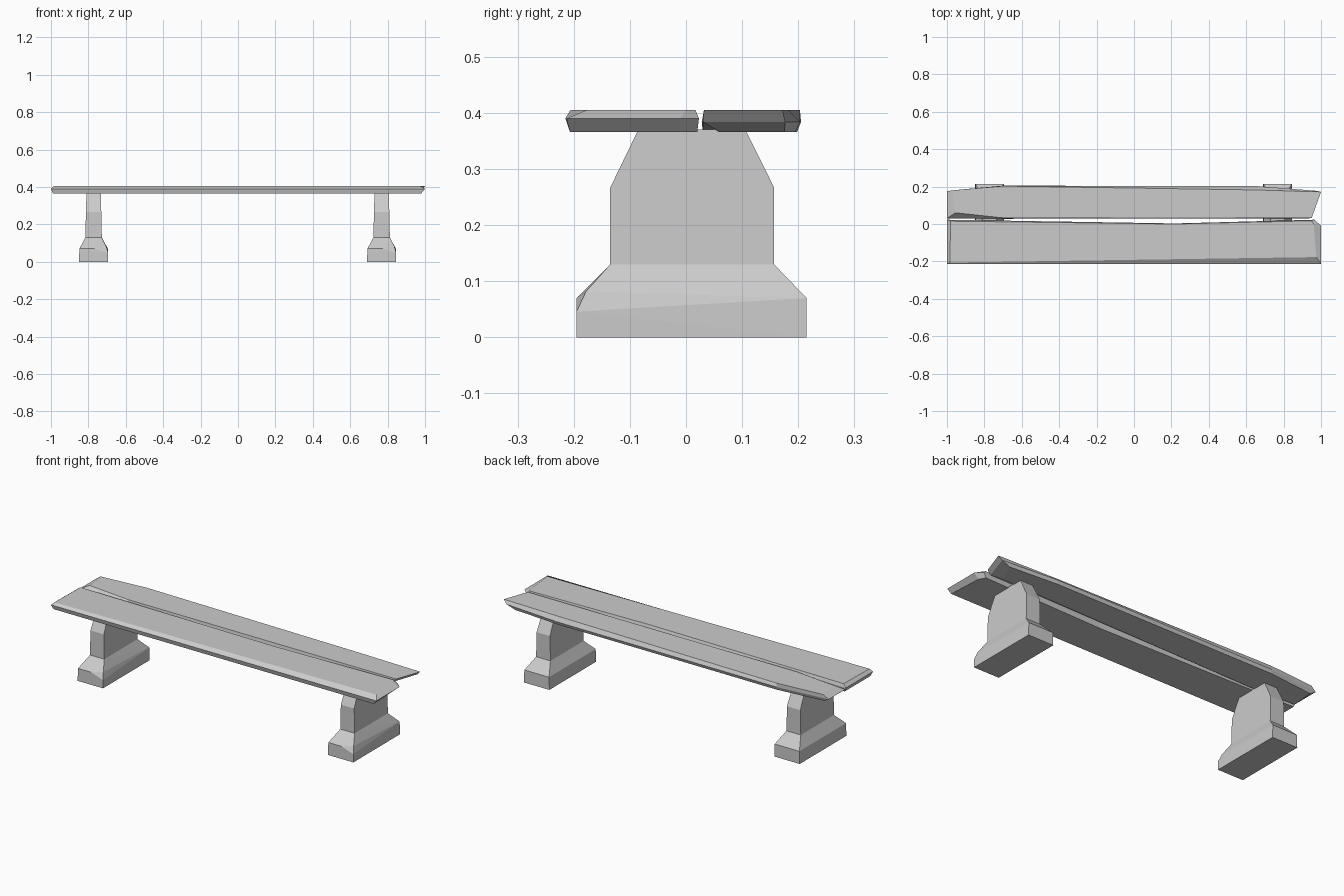
import bpy, bmesh, math

if "Cube" in bpy.data.objects:
    bpy.data.objects.remove(bpy.data.objects["Cube"])


def finish(bm, name):
    bmesh.ops.recalc_face_normals(bm, faces=bm.faces[:])
    mesh = bpy.data.meshes.new(name)
    bm.to_mesh(mesh)
    bm.free()
    obj = bpy.data.objects.new(name, mesh)
    bpy.context.collection.objects.link(obj)
    return obj


def plank(name, layers):
    """Solid from stacked outlines: (z, [(x, y), ...]) with equal counts."""
    bm = bmesh.new()
    rings = [[bm.verts.new((x, y, z)) for x, y in pts] for z, pts in layers]
    for low, high in zip(rings, rings[1:]):
        for i in range(len(low)):
            j = (i + 1) % len(low)
            bm.faces.new((low[i], low[j], high[j], high[i]))
    bm.faces.new(rings[0][::-1])
    bm.faces.new(rings[-1])
    return finish(bm, name)


def rect(hx, y0, y1, z):
    return [(x, y, z) for x in (-hx, hx) for y in (y0, y1)]


def add_hull(bm, points):
    verts = [bm.verts.new(p) for p in points]
    bmesh.ops.convex_hull(bm, input=verts)


def leg(name, cx):
    bm = bmesh.new()
    waist = rect(0.044, -0.135, 0.157, 0.13)
    # Wide foot, with its front inner corner chipped
    shoulder = [(-0.076, -0.195, 0.07), (-0.076, 0.215, 0.07), (0.076, 0.215, 0.07),
                (0.005, -0.195, 0.07), (0.078, -0.195, 0.046), (0.068, -0.178, 0.082)]
    add_hull(bm, rect(0.078, -0.195, 0.215, 0) + shoulder + waist)
    # Upright that tapers under the seat
    add_hull(bm, waist + rect(0.041, -0.135, 0.157, 0.267)
             + rect(0.038, -0.085, 0.106, 0.37))
    # Open the inner joint and weld both blocks together
    inner = [f for f in bm.faces if all(abs(v.co.z - 0.13) < 1e-4 for v in f.verts)]
    bmesh.ops.delete(bm, geom=inner, context='FACES')
    bmesh.ops.remove_doubles(bm, verts=bm.verts[:], dist=1e-4)
    bmesh.ops.dissolve_limit(bm, angle_limit=math.radians(1),
                             verts=bm.verts[:], edges=bm.edges[:])
    obj = finish(bm, name)
    obj.location.x = cx
    return obj


# Stone legs
leg("left_leg", -0.772)
leg("right_leg", 0.768)

# Front seat plank, with a shallow split along its back edge
plank("front_seat_plank", [
    (0.366, [(-0.99, -0.207), (0.98, -0.207), (0.97, -0.015), (0.95, 0.02),
             (0.22, 0.0), (-0.99, 0.02)]),
    (0.390, [(-1.0, -0.215), (1.0, -0.213), (1.0, -0.01), (0.965, 0.023),
             (0.22, 0.003), (-1.0, 0.023)]),
    (0.405, [(-0.985, -0.206), (0.975, -0.177), (0.96, 0.0), (0.95, 0.017),
             (0.22, 0.0), (-0.98, 0.015)]),
])

# Back seat plank, undercut at the right end and chipped at the left
plank("back_seat_plank", [
    (0.366, [(-0.98, 0.04), (-0.7, 0.03), (0.88, 0.06), (0.93, 0.175),
             (0.65, 0.195), (-0.7, 0.198), (-0.97, 0.17)]),
    (0.384, [(-1.0, 0.03), (-0.7, 0.028), (0.93, 0.03), (0.98, 0.177),
             (0.65, 0.203), (-0.7, 0.205), (-1.0, 0.175)]),
    (0.405, [(-0.955, 0.06), (-0.7, 0.033), (0.95, 0.032), (1.0, 0.172),
             (0.65, 0.182), (-0.7, 0.203), (-0.97, 0.18)]),
])
